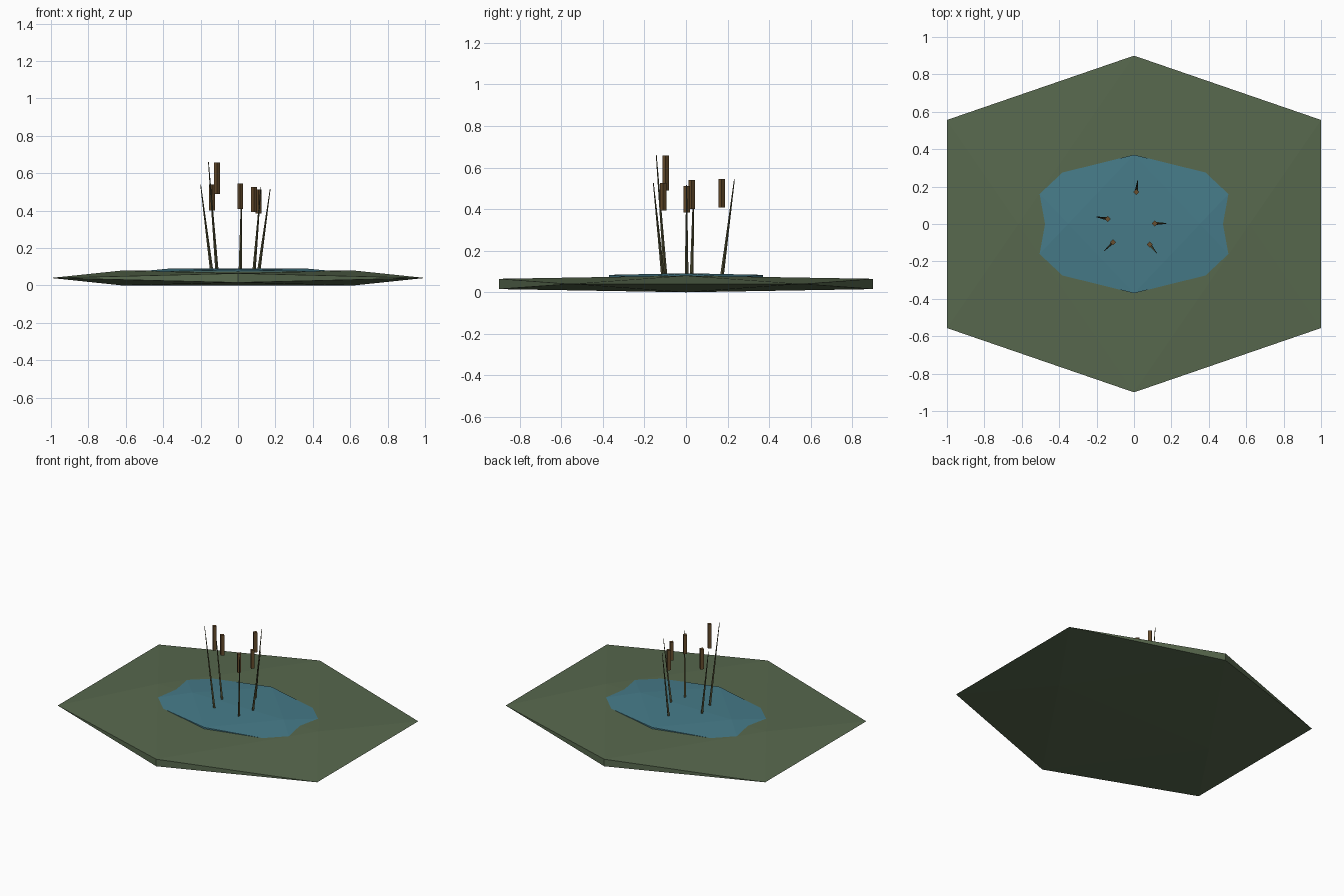
import bpy, bmesh, math
from mathutils import Vector

if "Cube" in bpy.data.objects:
    bpy.data.objects.remove(bpy.data.objects["Cube"])

PHI = (1 + 5 ** 0.5) / 2


def srgb(r, g, b):
    return [((c / 255 + 0.055) / 1.055) ** 2.4 for c in (r, g, b)] + [1.0]


def material(name, rgb):
    m = bpy.data.materials.new(name)
    m.diffuse_color = srgb(*rgb)
    m.use_nodes = True
    m.node_tree.nodes["Principled BSDF"].inputs["Base Color"].default_value = m.diffuse_color
    return m


grass = material("marsh_green", (88, 105, 78))
blue = material("pond_blue", (70, 123, 137))
stem_mat = material("reed_olive", (84, 82, 54))
brown = material("cattail_brown", (104, 78, 46))


def add(name, bm, mat):
    bmesh.ops.recalc_face_normals(bm, faces=bm.faces)
    me = bpy.data.meshes.new(name)
    bm.to_mesh(me)
    bm.free()
    me.materials.append(mat)
    ob = bpy.data.objects.new(name, me)
    bpy.context.collection.objects.link(ob)
    return ob


def flat_icosahedron(name, half, z, mat):
    """Icosahedron squashed to the given half sizes, centred at height z."""
    bm = bmesh.new()
    s = 1 / PHI
    for a in (-1, 1):
        for b in (-1, 1):
            for p in ((0, a, b * s), (a, b * s, 0), (a * s, 0, b)):
                bm.verts.new((p[0] * half[0], p[1] * half[1], p[2] * half[2] + z))
    bmesh.ops.convex_hull(bm, input=bm.verts)
    return add(name, bm, mat)


def four_sided(name, p0, p1, r0, r1, mat):
    """Square prism or spike from p0 to p1, corners on the axes."""
    bm = bmesh.new()
    p0, p1 = Vector(p0), Vector(p1)
    rings = []
    for p, r in ((p0, r0), (p1, r1)):
        rings.append([bm.verts.new(p + Vector((r * math.cos(k * math.pi / 2),
                                               r * math.sin(k * math.pi / 2), 0)))
                      for k in range(4)])
    lo, hi = rings
    for k in range(4):
        j = (k + 1) % 4
        bm.faces.new((lo[k], lo[j], hi[j], hi[k]))
    bm.faces.new(lo[::-1])
    bm.faces.new(hi)
    return add(name, bm, mat)


# Land and the pond that breaks through its top
flat_icosahedron("marsh_land", (1.0, 0.9, 0.04), 0.04, grass)
flat_icosahedron("pond_water", (0.57, 0.37, 0.0203), 0.0712, blue)

# Reeds: root x, y; tip x, y, z; head bottom and top
reeds = [
    (0.110, 0.003, 0.172, 0.003, 0.515, 0.385, 0.512),
    (0.012, 0.172, 0.020, 0.233, 0.543, 0.408, 0.545),
    (-0.140, 0.027, -0.200, 0.038, 0.540, 0.400, 0.540),
    (-0.112, -0.098, -0.158, -0.143, 0.660, 0.490, 0.658),
    (0.085, -0.110, 0.122, -0.157, 0.525, 0.393, 0.525),
]
for i, (x, y, tx, ty, tz, h0, h1) in enumerate(reeds, 1):
    four_sided(f"reed_stem_{i}", (x, y, 0.07), (tx, ty, tz), 0.009, 0.002, stem_mat)
    four_sided(f"cattail_head_{i}", (x, y, h0), (x, y, h1), 0.016, 0.016, brown)
